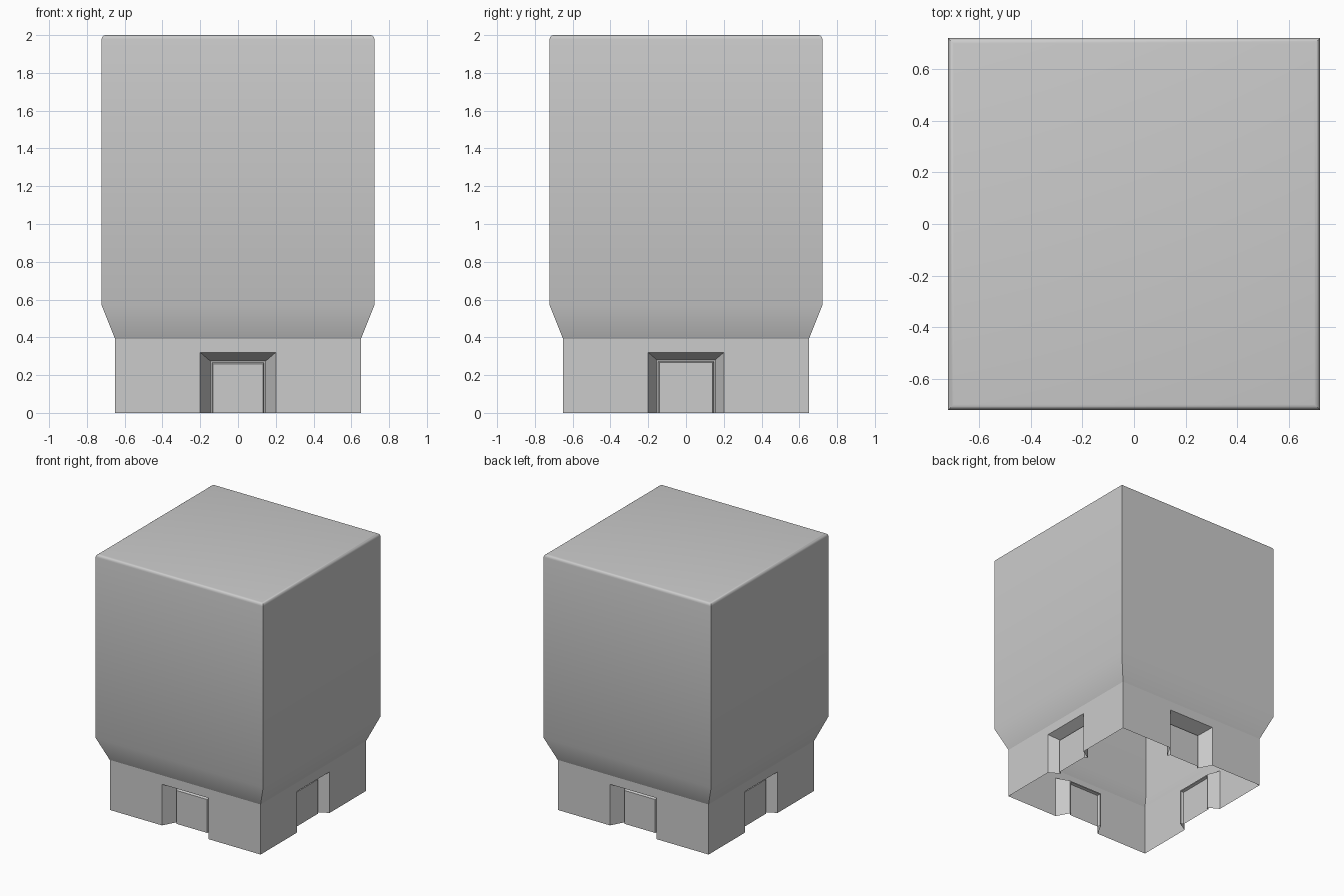
import bpy, bmesh, math
from mathutils import Matrix

if "Cube" in bpy.data.objects:
    bpy.data.objects.remove(bpy.data.objects["Cube"])

BASE, BODY, TOP = 0.65, 0.722, 2.0
Z_BASE, Z_FLARE = 0.39, 0.57
DOOR_W, DOOR_H = 0.2, 0.32


def finish(bm, name):
    bmesh.ops.remove_doubles(bm, verts=bm.verts, dist=1e-5)
    mesh = bpy.data.meshes.new(name)
    bm.to_mesh(mesh)
    bm.free()
    obj = bpy.data.objects.new(name, mesh)
    bpy.context.collection.objects.link(obj)
    return obj


def face(bm, pts, rot):
    bm.faces.new([bm.verts.new(rot @ Matrix.Translation(p).to_translation()) for p in pts])


def turn(k):
    return Matrix.Rotation(k * math.pi / 2, 3, 'Z')


# Upper block: hollow square shell with flared foot and rounded top edge
r, steps = 0.022, 4
profile = [(BASE, Z_BASE), (BODY, Z_FLARE)]
for i in range(steps + 1):
    a = math.pi / 2 * i / steps
    profile.append((BODY - r + r * math.cos(a), TOP - r + r * math.sin(a)))
bm = bmesh.new()
for k in range(4):
    for (w0, z0), (w1, z1) in zip(profile, profile[1:]):
        face(bm, [(-w0, -w0, z0), (w0, -w0, z0), (w1, -w1, z1), (-w1, -w1, z1)], turn(k))
w = profile[-1][0]
face(bm, [(-w, -w, TOP), (w, -w, TOP), (w, w, TOP), (-w, w, TOP)], turn(0))
block = finish(bm, "upper_block")
bpy.context.view_layer.objects.active = block
block.select_set(True)
bpy.ops.object.shade_smooth_by_angle(angle=math.radians(30))

# Base walls, each notched for a doorway
bm = bmesh.new()
for k in range(4):
    outline = [(-BASE, 0), (-DOOR_W, 0), (-DOOR_W, DOOR_H), (DOOR_W, DOOR_H),
               (DOOR_W, 0), (BASE, 0), (BASE, Z_BASE), (-BASE, Z_BASE)]
    face(bm, [(x, -BASE, z) for x, z in outline], turn(k))
finish(bm, "base_walls")


# Doorways: splayed reveal, flat rim and slightly raised panel
def doorway(name, k, w, h, depth):
    sections = [(DOOR_W, DOOR_H, 0), (w, h, depth), (w - 0.008, h - 0.008, depth),
                (w - 0.014, h - 0.014, depth - 0.02)]
    loops = [[(-a, d - BASE, 0), (-a, d - BASE, b), (a, d - BASE, b), (a, d - BASE, 0)]
             for a, b, d in sections]
    bm = bmesh.new()
    for o, n in zip(loops, loops[1:]):
        for j in range(3):
            face(bm, [o[j], n[j], n[j + 1], o[j + 1]], turn(k))
    face(bm, loops[-1][::-1], turn(k))
    finish(bm, name)


for k, side in enumerate(("front", "right", "back", "left")):
    w, h, d = (0.146, 0.274, 0.10) if k % 2 == 0 else (0.155, 0.281, 0.08)
    doorway(side + "_doorway", k, w, h, d)
